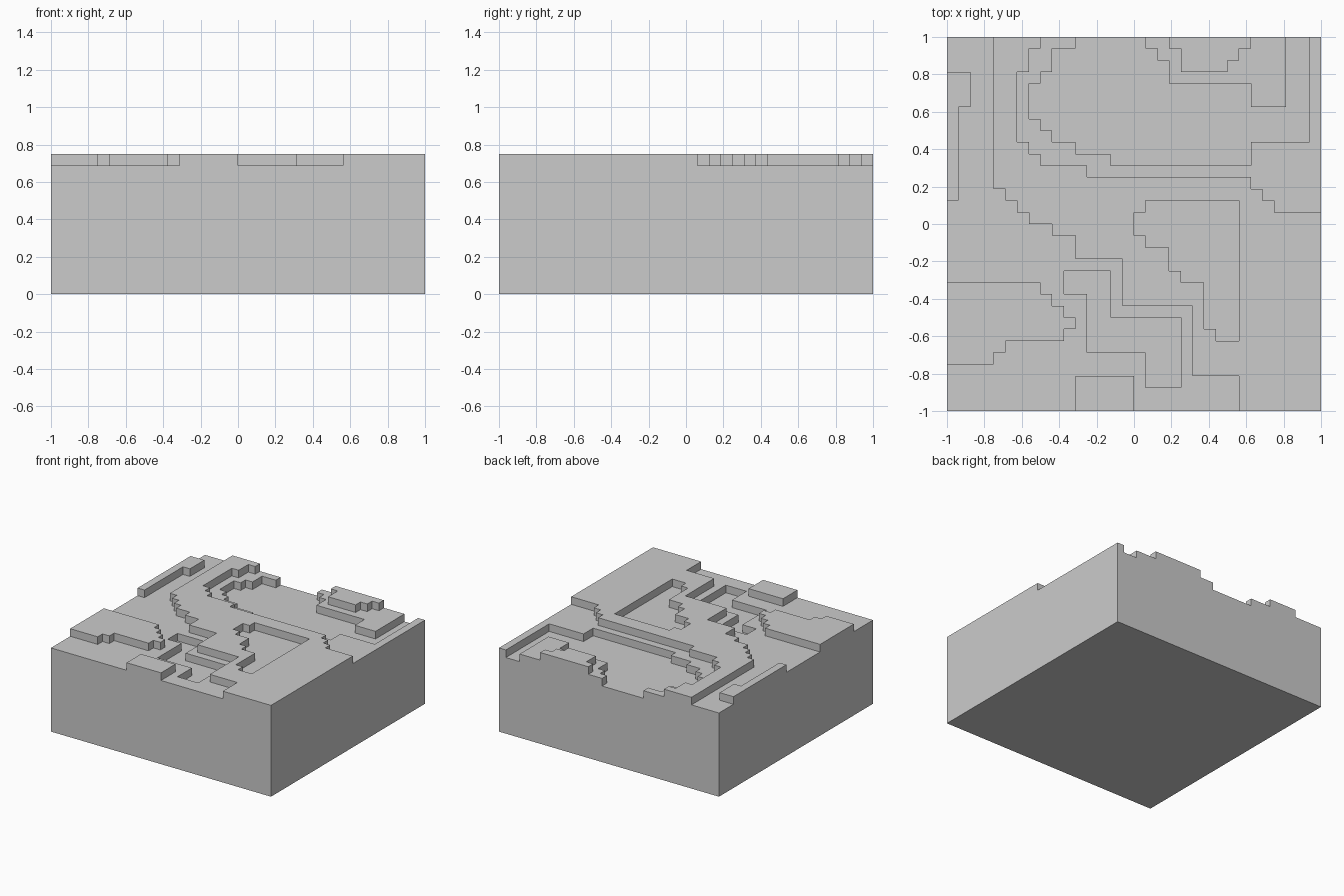
import bpy, bmesh

if "Cube" in bpy.data.objects:
    bpy.data.objects.remove(bpy.data.objects["Cube"])

N = 16              # half width in cells
LAND = 12           # main land height in cells
FLOOR = 10          # deepest terrace height in cells


def stepped(*pts):
    """Right-angled outline: go vertically, then across, from each point to the next."""
    out = []
    for (x0, y0), (x1, y1) in zip(pts, pts[1:] + pts[:1]):
        out += [(x0, y0), (x0, y1)]
    return out


# Ground cut one step down
plain = stepped((-12, N), (-11, 3), (-10, 2), (-9, 1), (-7, 0), (-5, -1),
                (-1, -3), (5, -7), (9, -13), (-N, -N))
basin_rim = stepped((-8, N), (-9, 15), (-10, 13), (-9, 7), (-8, 6), (-4, 5),
                    (10, 4), (11, 3), (12, 2), (N, 1))
basin_floor = stepped((-5, N), (-7, 15), (-8, 13), (-9, 12), (-8, 9), (-7, 8),
                      (-5, 7), (-2, 6), (10, 5), (15, 7))
plain_pit = stepped((-6, -4), (-4, -6), (1, -11), (4, -14), (-2, -8))
land_pit = stepped((0, 1), (1, -1), (3, -2), (4, -4), (6, -5), (7, -9), (9, -10), (1, 2))

# Ground raised one step up
basin_hill = stepped((1, N), (2, 15), (3, 14), (10, 12), (13, 10))
hill_top = stepped((3, N), (4, 15), (8, 13), (9, 14), (10, 15))
west_plateau = stepped((-N, -5), (-12, -12), (-11, -11), (-6, -10), (-5, -9),
                       (-6, -8), (-7, -7), (-8, -6))
edge_ridge = stepped((-N, 13), (-15, 2), (-14, 10))
front_plateau = stepped((-5, -N), (0, -13))

lowered = [plain, basin_rim, basin_floor, plain_pit, land_pit]
raised = [basin_hill, hill_top, west_plateau, edge_ridge, front_plateau]


def inside(i, j, pts):
    """Is the middle of cell (i, j) inside the outline? Counts the vertical edges to its right."""
    return sum(x0 > i and min(y0, y1) <= j < max(y0, y1)
               for (x0, y0), (x1, y1) in zip(pts, pts[1:] + pts[:1])) % 2


cells = range(-N, N)
height = {(i, j): LAND + sum(inside(i, j, p) for p in raised)
          - sum(inside(i, j, p) for p in lowered) for i in cells for j in cells}

# Closed stepped block: top, bottom and walls per cell, then flat areas merged
bm = bmesh.new()
verts = {}


def face(corners):
    for c in corners:
        if c not in verts:
            verts[c] = bm.verts.new([k / N for k in c])
    bm.faces.new([verts[c] for c in corners])


levels = [0, *range(FLOOR, LAND + 1)]
for (i, j), h in height.items():
    ring = [(i, j), (i + 1, j), (i + 1, j + 1), (i, j + 1)]
    face([(x, y, h) for x, y in ring])
    face([(x, y, 0) for x, y in reversed(ring)])
    for a, b in zip(ring, ring[1:] + ring[:1]):
        # the neighbour lies to the right of the wall direction
        dx, dy = b[0] - a[0], b[1] - a[1]
        low = height.get((i + dy, j - dx), 0)
        for z0, z1 in zip(levels, levels[1:]):
            if low <= z0 and z1 <= h:
                face([(*a, z0), (*b, z0), (*b, z1), (*a, z1)])

bmesh.ops.dissolve_limit(bm, angle_limit=0.01, verts=bm.verts[:], edges=bm.edges[:])
mesh = bpy.data.meshes.new("terrain_block")
bm.to_mesh(mesh)
bm.free()
obj = bpy.data.objects.new("terrain_block", mesh)
bpy.context.collection.objects.link(obj)
